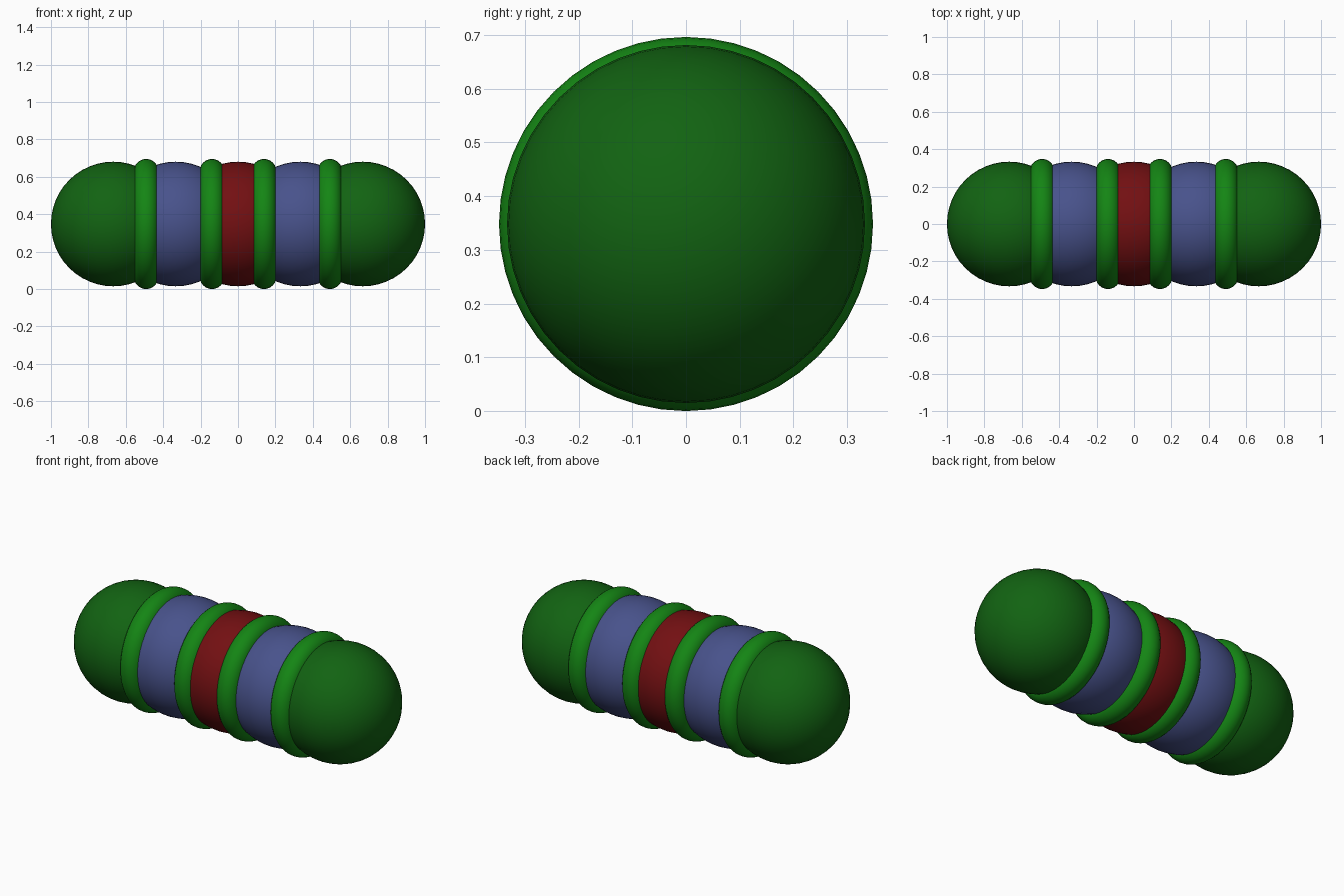
import bpy
import math

if "Cube" in bpy.data.objects:
    bpy.data.objects.remove(bpy.data.objects["Cube"])

R = 0.333          # sphere radius
Z = 0.348          # height of the long axis
RING_MINOR = 0.066
RING_MAJOR = 0.348 - RING_MINOR


def material(name, rgb):
    m = bpy.data.materials.new(name)
    m.diffuse_color = (*rgb, 1.0)
    m.use_nodes = True
    m.node_tree.nodes["Principled BSDF"].inputs["Base Color"].default_value = m.diffuse_color
    return m


dark_green = material("dark green", (0.006, 0.125, 0.006))
bright_green = material("bright green", (0.007, 0.235, 0.007))
blue = material("slate blue", (0.065, 0.085, 0.26))
red = material("dark red", (0.17, 0.005, 0.006))


def finish(name, mat):
    ob = bpy.context.object
    ob.name = name
    ob.data.materials.append(mat)
    bpy.ops.object.shade_smooth()


def ball(name, x, mat):
    bpy.ops.mesh.primitive_uv_sphere_add(
        segments=48, ring_count=24, radius=R, location=(x, 0, Z),
        rotation=(0, math.pi / 2, 0))
    finish(name, mat)


def ring(name, x):
    bpy.ops.mesh.primitive_torus_add(
        major_segments=48, minor_segments=24, major_radius=RING_MAJOR,
        minor_radius=RING_MINOR, location=(x, 0, Z),
        rotation=(0, math.pi / 2, 0))
    finish(name, bright_green)


# Row of overlapping balls and the rings covering their joints
ball("centre_ball", 0, red)
for side, s in (("left", -1), ("right", 1)):
    ball(side + "_inner_ball", s * 0.333, blue)
    ball(side + "_end_ball", s * 0.667, dark_green)
    ring(side + "_inner_ring", s * 0.139)
    ring(side + "_outer_ring", s * 0.491)
